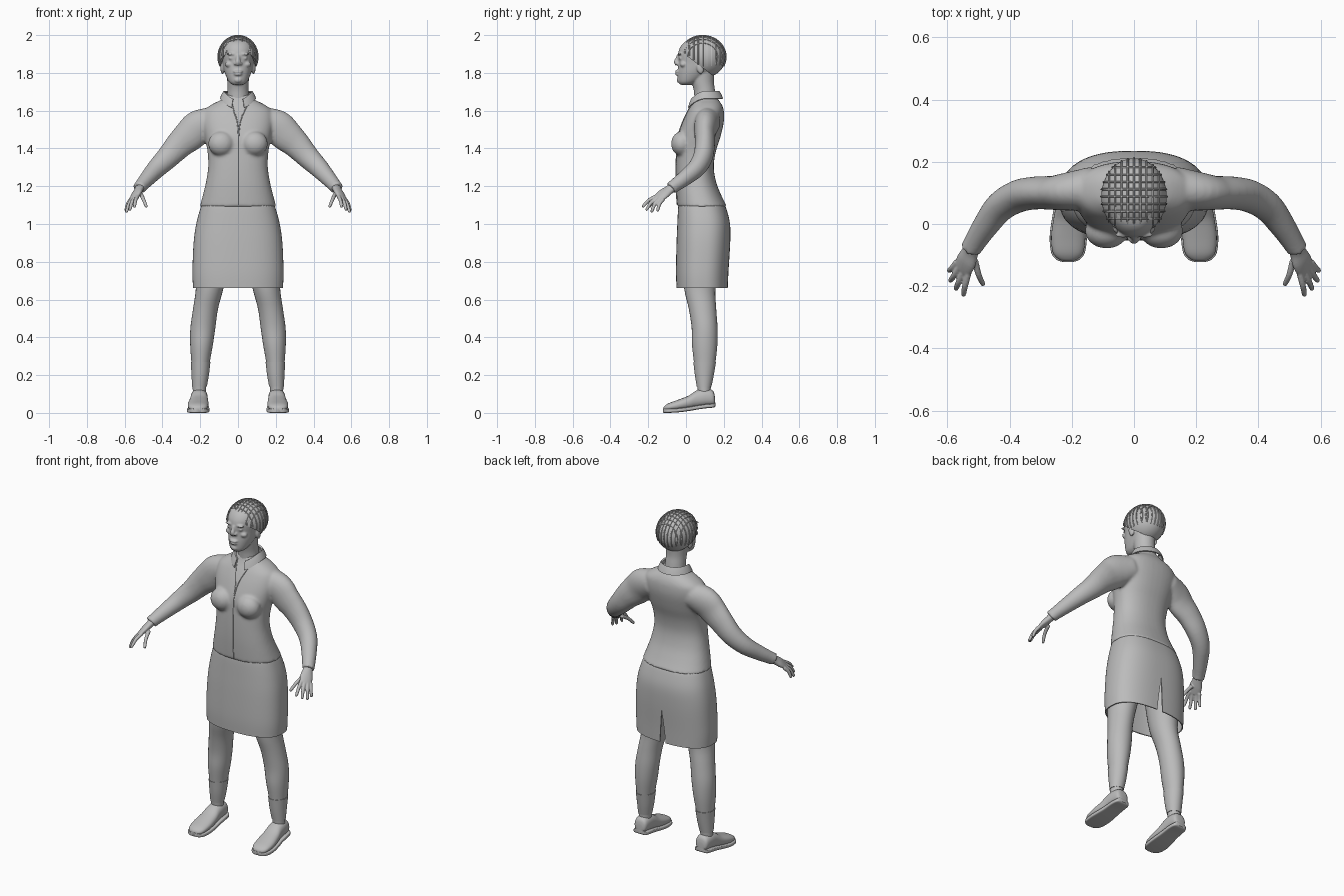
import bpy, bmesh, math
from mathutils import Vector, Matrix

if "Cube" in bpy.data.objects:
    bpy.data.objects.remove(bpy.data.objects["Cube"])

GREY = bpy.data.materials.new("plain_grey")
GREY.diffuse_color = (0.5, 0.5, 0.5, 1)
GREY.use_nodes = True
GREY.node_tree.nodes["Principled BSDF"].inputs["Base Color"].default_value = GREY.diffuse_color


def smooth_steps(rows, k=4):
    """Catmull-Rom interpolation of number tuples."""
    out = []
    for i in range(len(rows) - 1):
        p = [rows[max(0, min(len(rows) - 1, i + j))] for j in (-1, 0, 1, 2)]
        for s in range(k):
            t = s / k
            out.append([0.5 * (2 * b + (c - a) * t + (2 * a - 5 * b + 4 * c - d) * t * t
                               + (3 * b - a - 3 * c + d) * t ** 3) for a, b, c, d in zip(*p)])
    return out + [list(rows[-1])]


def oval(a, n):
    c, s = math.cos(a), math.sin(a)
    return (math.copysign(abs(c) ** (2 / n), c), math.copysign(abs(s) ** (2 / n), s))


def skin(bm, rings, cap=True, closed=True):
    vs = [[bm.verts.new(p) for p in r] for r in rings]
    m = len(vs[0])
    for a, b in zip(vs, vs[1:]):
        for i in range(m if closed else m - 1):
            j = (i + 1) % m
            bm.faces.new((a[i], a[j], b[j], b[i]))
    if cap:
        bm.faces.new(vs[0])
        bm.faces.new(vs[-1])


def stack(bm, rows, n=2.2, seg=40, grow=0.0):
    """Horizontal rings: z, centre x, half width, front y, back y."""
    rings = []
    for z, cx, w, f, b in smooth_steps(rows):
        ring = []
        for i in range(seg):
            c, s = oval(2 * math.pi * i / seg, n)
            ring.append((cx + (w + grow) * c, (f + b) / 2 + ((b - f) / 2 + grow) * s, z))
        rings.append(ring)
    skin(bm, rings)


def tube(bm, rows, wide=(0, 1, 0), seg=20, k=4):
    """Tube along a path: x, y, z, radius along 'wide', other radius."""
    rows = smooth_steps(rows, k)
    pts = [Vector(r[:3]) for r in rows]
    rings = []
    for i, r in enumerate(rows):
        d = (pts[min(i + 1, len(pts) - 1)] - pts[max(i - 1, 0)]).normalized()
        u = Vector(wide)
        u = (u - d * u.dot(d)).normalized()
        v = d.cross(u)
        rings.append([pts[i] + u * r[3] * math.cos(t) + v * r[4] * math.sin(t)
                      for t in (2 * math.pi * j / seg for j in range(seg))])
    skin(bm, rings)


def ball(bm, loc, size, tilt=0.0, seg=24):
    m = Matrix.Translation(loc) @ Matrix.Rotation(tilt, 4, 'X') @ Matrix.Diagonal((*size, 1))
    bmesh.ops.create_uvsphere(bm, u_segments=seg, v_segments=seg // 2, radius=1, matrix=m)


def finish(name, bm, voxel=0.0, relax=0, thick=0.0, angle=40):
    bmesh.ops.recalc_face_normals(bm, faces=bm.faces)
    me = bpy.data.meshes.new(name)
    bm.to_mesh(me)
    bm.free()
    me.materials.append(GREY)
    ob = bpy.data.objects.new(name, me)
    bpy.context.collection.objects.link(ob)
    bpy.ops.object.select_all(action='DESELECT')
    bpy.context.view_layer.objects.active = ob
    ob.select_set(True)
    if voxel:
        mod = ob.modifiers.new("blend", 'REMESH')
        mod.mode, mod.voxel_size = 'VOXEL', voxel
        mod.use_smooth_shade = True
    if relax:
        mod = ob.modifiers.new("relax", 'SMOOTH')
        mod.factor, mod.iterations = 0.5, relax
    if thick:
        mod = ob.modifiers.new("cloth", 'SOLIDIFY')
        mod.thickness, mod.offset = thick, -1
    for mod in list(ob.modifiers):
        bpy.ops.object.modifier_apply(modifier=mod.name)
    bpy.ops.object.shade_smooth_by_angle(angle=math.radians(angle))
    return ob


# blouse: torso, bust and sleeves blended together
bm = bmesh.new()
stack(bm, [(1.09, 0, .203, -.046, .218), (1.15, 0, .187, -.05, .188), (1.22, 0, .17, -.053, .16),
           (1.30, 0, .158, -.053, .147), (1.38, 0, .161, -.05, .157), (1.46, 0, .176, -.045, .182),
           (1.54, 0, .19, -.018, .2), (1.60, 0, .18, .01, .2), (1.635, 0, .135, .03, .188),
           (1.66, 0, .085, .042, .17), (1.685, 0, .066, .05, .16)], 2.3)
for s in (-1, 1):
    ball(bm, (s * .088, -.022, 1.425), (.07, .057, .066))
    tube(bm, [(s * .13, .115, 1.545, .07, .075), (s * .205, .105, 1.515, .062, .09),
              (s * .255, .10, 1.47, .055, .086), (s * .31, .10, 1.42, .053, .074),
              (s * .37, .09, 1.355, .052, .062), (s * .43, .055, 1.295, .048, .052),
              (s * .48, -.01, 1.24, .041, .042), (s * .515, -.065, 1.20, .035, .035),
              (s * .523, -.08, 1.188, .036, .036)], seg=28)
blouse = finish("blouse", bm, .008, 6, angle=60)

# front opening seam, laid on the blouse surface
bm = bmesh.new()
for path in ([(.062, 1.655), (.035, 1.60), (.012, 1.54), (.003, 1.46)],
             [(-.035, 1.655), (-.022, 1.60), (-.004, 1.54), (.003, 1.46)],
             [(.003, 1.46), (.003, 1.3), (.003, 1.2), (.003, 1.10)]):
    row = []
    for x, z in smooth_steps(path, 6):
        hit, p, _, _ = blouse.ray_cast((x, -1, z), (0, 1, 0))
        if hit:
            row.append((x, p.y, z, .003, .003))
    tube(bm, row, (1, 0, 0), 8, 1)
finish("front_seam", bm)

# collar, open at the front with two points
bm = bmesh.new()
rings = []
for t, dz in ((0, 0), (.3, .006), (.65, -.01), (1, -.034)):
    ring = []
    for i in range(41):
        a = math.radians(-90 + 20 + 320 * i / 40)
        front = max(0, -math.sin(a)) ** 2
        r = 1 + .42 * t
        ring.append((.068 * r * math.cos(a), .103 + .066 * r * math.sin(a) - .006 * front,
                     1.698 - .042 * front + dz - .012 * t * front))
    rings.append(ring)
skin(bm, rings, False, False)
finish("collar", bm, thick=.006)

# skirt with a vent at the back
bm = bmesh.new()
rings = []
for z, w, f, b in smooth_steps([(1.11, .188, -.038, .2), (1.08, .2, -.042, .214), (1.0, .221, -.046, .233),
                                (.9, .235, -.05, .234), (.75, .241, -.053, .225), (.66, .238, -.05, .221)], 5):
    gap = max(0, .85 - z) * .45
    ring = []
    for i in range(65):
        a = math.pi / 2 + gap / 2 + (2 * math.pi - gap) * i / 64
        c, s = oval(a, 2.5)
        ring.append((w * c, (f + b) / 2 + (b - f) / 2 * s, z))
    rings.append(ring)
skin(bm, rings, False, False)
bmesh.ops.remove_doubles(bm, verts=bm.verts, dist=.0005)
finish("skirt", bm, thick=.006)

# legs, socks and shoes
LEG = [(.09, .205, .034, .065, .13), (.14, .204, .036, .06, .132), (.2, .2, .043, .05, .144),
       (.27, .198, .049, .042, .156), (.36, .193, .06, .032, .166), (.45, .186, .066, .03, .167),
       (.55, .172, .066, .015, .16), (.66, .15, .073, -.01, .156), (.8, .135, .088, -.02, .18),
       (.95, .12, .095, -.02, .19)]
SHOE = [(.153, .204, .022, .045, .085), (.142, .204, .038, .038, .118), (.10, .205, .044, .034, .128),
        (.055, .206, .046, .027, .118), (.015, .208, .051, .02, .092), (-.04, .211, .055, .013, .07),
        (-.09, .212, .049, .01, .052), (-.112, .212, .032, .01, .038), (-.119, .212, .012, .012, .028)]
for s, side in ((-1, "right"), (1, "left")):
    bm = bmesh.new()
    stack(bm, [(z, s * x, w, f, b) for z, x, w, f, b in LEG], 2, 28)
    finish(side + "_leg", bm)
    bm = bmesh.new()
    stack(bm, [(z, s * x, w, f, b) for z, x, w, f, b in LEG[1:4]], 2, 28, .003)
    finish(side + "_sock", bm)
    for part in ("shoe", "sole"):
        bm = bmesh.new()
        rings = []
        for y, x, w, lo, hi in smooth_steps(SHOE):
            if part == "sole":
                w, lo, hi = w + .005, lo - .01, lo + .012
                y = .017 + (y - .017) * 1.02
            ring = []
            for i in range(28):
                c, v = oval(2 * math.pi * i / 28, 2.3 if part == "shoe" else 6)
                ring.append((s * x + w * c, y, (lo + hi) / 2 + (hi - lo) / 2 * v))
            rings.append(ring)
        skin(bm, rings)
        finish(side + "_" + part, bm)

# hands: palm, four fingers and thumb
FINGERS = [((.532, -.155, 1.148), (.549, -.232, 1.09)), ((.547, -.15, 1.14), (.574, -.212, 1.073)),
           ((.560, -.138, 1.134), (.592, -.185, 1.062)), ((.568, -.122, 1.13), (.596, -.152, 1.068)),
           ((.512, -.115, 1.155), (.484, -.198, 1.09))]
for s, side in ((-1, "right"), (1, "left")):
    bm = bmesh.new()
    tube(bm, [(s * .516, -.066, 1.2, .027, .024), (s * .526, -.09, 1.18, .029, .02),
              (s * .538, -.118, 1.16, .036, .018), (s * .55, -.142, 1.14, .034, .013),
              (s * .554, -.15, 1.132, .025, .01)], (s * .6, .6, -.3), 20)
    for base, tip in FINGERS:
        a, b = Vector(base), Vector(tip)
        mid = a.lerp(b, .5) + Vector((.002, -.004, .006))
        row = [(*a, .011), (*mid, .0098), (*a.lerp(b, .92), .008), (*b, .004)]
        tube(bm, [(s * x, y, z, r, r) for x, y, z, r in row], (1, 0, 0), 12)
    finish(side + "_hand", bm, .0035, 2, angle=60)

# head: skull, neck, nose, lips, brow, eyes and ears blended together
bm = bmesh.new()
stack(bm, [(1.737, 0, .028, -.03, .03), (1.75, 0, .046, -.04, .06), (1.775, 0, .06, -.044, .10),
           (1.81, 0, .073, -.044, .145), (1.85, 0, .081, -.041, .18), (1.89, 0, .086, -.043, .195),
           (1.93, 0, .086, -.034, .185), (1.965, 0, .065, -.005, .15), (1.985, 0, .025, .05, .11)], 2.1)
stack(bm, [(1.62, 0, .062, .045, .165), (1.7, 0, .057, .042, .155), (1.75, 0, .057, .03, .148),
           (1.80, 0, .06, .02, .15)], 2, 28)
tube(bm, [(0, -.04, 1.895, .009, .008), (0, -.046, 1.875, .01, .01), (0, -.053, 1.858, .014, .012),
          (0, -.048, 1.842, .012, .008)], (1, 0, 0), 14)
ball(bm, (0, -.045, 1.807), (.026, .014, .007))
ball(bm, (0, -.043, 1.793), (.023, .015, .008))
ball(bm, (0, -.034, 1.762), (.022, .016, .016))
for s in (-1, 1):
    ball(bm, (s * .014, -.045, 1.849), (.009, .01, .008))
    ball(bm, (s * .035, -.034, 1.9), (.026, .011, .007))
    ball(bm, (s * .035, -.029, 1.878), (.015, .01, .008))
    ball(bm, (s * .045, -.014, 1.845), (.024, .018, .016))
    ball(bm, (s * .082, .075, 1.825), (.011, .019, .032), .2)
finish("head", bm, .005, 3, angle=60)

# cropped hair cap, cut along a sloping hairline
C, R = Vector((0, .088, 1.885)), Vector((.105, .123, .112))
N, P = Vector((0, .6, .8)), Vector((0, -.03, 1.915))
bm = bmesh.new()
ball(bm, C, R, seg=56)
bmesh.ops.bisect_plane(bm, geom=bm.verts[:] + bm.edges[:] + bm.faces[:],
                       plane_co=P, plane_no=N, clear_inner=True)
finish("hair_cap", bm, thick=.012)

# thin braided rows running over the cap, both ways
bm = bmesh.new()
for axis in (0, 1):
    for i in range(-4, 5):
        k = i * .19
        h = math.sqrt(1 - k * k)
        row = []
        for j in range(41):
            t = math.pi * (j / 40 * 1.3 - .15)
            d = Vector((k, -h * math.cos(t), h * math.sin(t)))
            if axis:
                d = Vector((d.y, d.x, d.z))
            p = C + Vector((d.x * R.x, d.y * R.y, d.z * R.z)) * 1.008
            if (p - P).dot(N) > 0:
                row.append((*p, .0035, .0035))
        if len(row) > 3:
            tube(bm, row, (.9, .1, .05) if not axis else (.1, .9, .05), 6, 1)
finish("hair_rows", bm)
